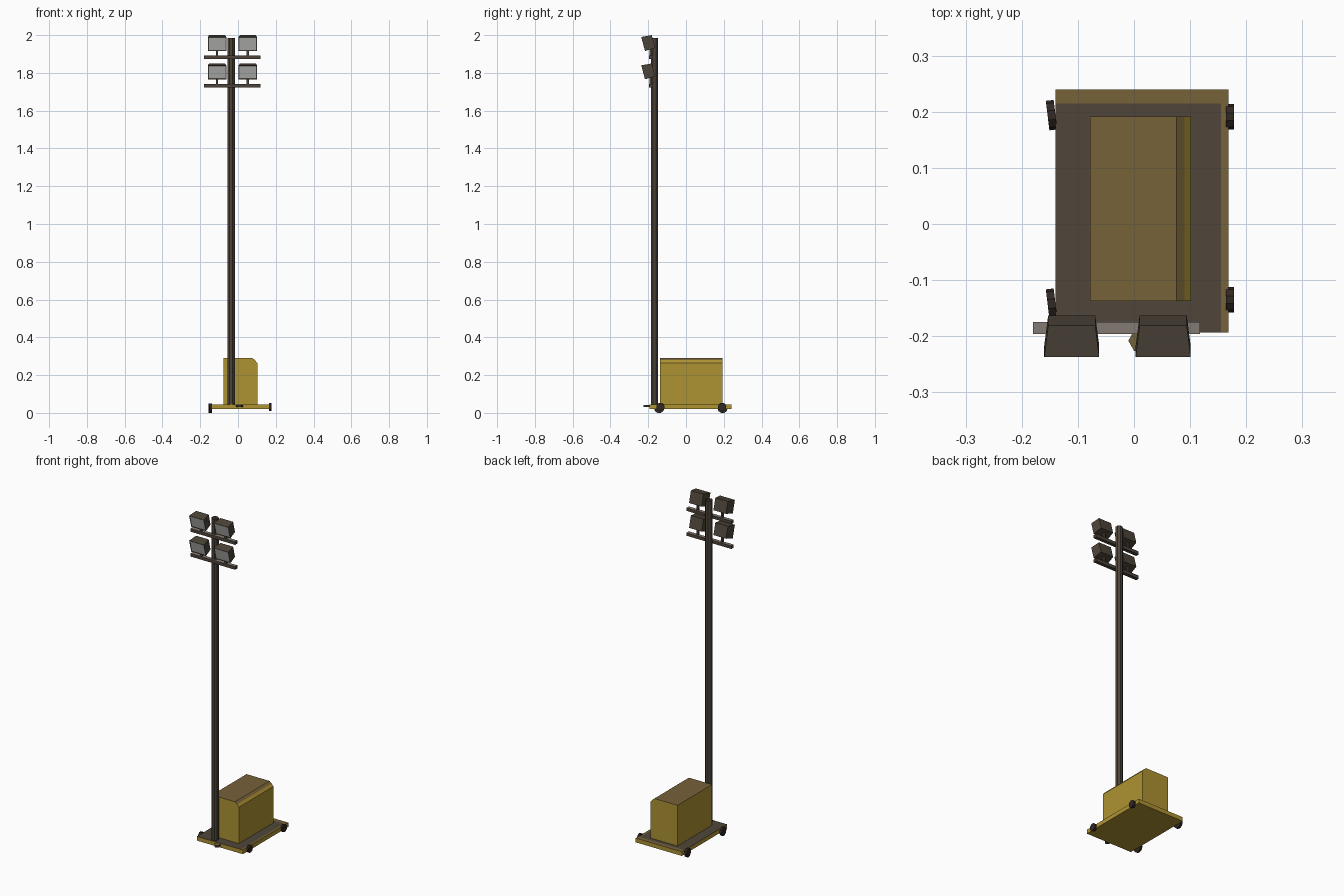
import bpy, bmesh, math
from mathutils import Matrix, Vector

if "Cube" in bpy.data.objects:
    bpy.data.objects.remove(bpy.data.objects["Cube"])


def mat(name, r, g, b):
    m = bpy.data.materials.new(name)
    lin = [(c / 255 / 12.92 if c < 11 else ((c / 255 + 0.055) / 1.055) ** 2.4) for c in (r, g, b)]
    m.diffuse_color = (*lin, 1)
    m.use_nodes = True
    m.node_tree.nodes["Principled BSDF"].inputs["Base Color"].default_value = m.diffuse_color
    return m


YELLOW = mat("yellow_paint", 174, 146, 50)
DUSTY = mat("dusty_yellow", 118, 98, 57)
DECK = mat("deck_brown", 80, 70, 58)
METAL = mat("dark_metal", 77, 68, 57)
RUBBER = mat("black_rubber", 50, 40, 36)
GREY = mat("worn_grey", 132, 122, 114)
GLASS = mat("lamp_glass", 184, 184, 182)


def finish(bm, name, *mats):
    bmesh.ops.recalc_face_normals(bm, faces=bm.faces)
    me = bpy.data.meshes.new(name)
    bm.to_mesh(me)
    bm.free()
    for m in mats:
        me.materials.append(m)
    ob = bpy.data.objects.new(name, me)
    bpy.context.collection.objects.link(ob)
    return ob


def prism(bm, points, vec):
    """Extrude a closed polygon along vec."""
    face = bm.faces.new([bm.verts.new(p) for p in points])
    ext = bmesh.ops.extrude_face_region(bm, geom=[face], use_keep_orig=True)
    verts = [v for v in ext["geom"] if isinstance(v, bmesh.types.BMVert)]
    bmesh.ops.translate(bm, verts=verts, vec=vec)
    bmesh.ops.recalc_face_normals(bm, faces=bm.faces)


def box(bm, x0, x1, y0, y1, z0, z1):
    prism(bm, [(x0, y0, z0), (x1, y0, z0), (x1, y1, z0), (x0, y1, z0)], (0, 0, z1 - z0))


# Trailer deck: yellow slab, brown floor with a bare border on two sides
bm = bmesh.new()
box(bm, -0.14, 0.168, -0.193, 0.24, 0.02, 0.045)
for co, no in (((0.155, 0, 0), (1, 0, 0)), ((0, 0.215, 0), (0, 1, 0)), ((0, -0.176, 0), (0, 1, 0))):
    bmesh.ops.bisect_plane(bm, geom=bm.verts[:] + bm.edges[:] + bm.faces[:], plane_co=co, plane_no=no)
for f in bm.faces:
    c = f.calc_center_median()
    if f.normal.z > 0.5:
        f.material_index = 2 if c.x < 0.155 and c.y < 0.215 else 1
finish(bm, "trailer_deck", YELLOW, DUSTY, DECK)

# Generator cabinet with one softened top edge
bm = bmesh.new()
profile = [(-0.078, 0.045), (0.102, 0.045), (0.102, 0.264), (0.09, 0.279), (0.076, 0.29), (-0.078, 0.29)]
prism(bm, [(x, -0.137, z) for x, z in profile], (0, 0.329, 0))
for f in bm.faces:
    c = f.calc_center_median()
    if c.z > 0.28 and f.normal.z > 0.5:
        f.material_index = 1
finish(bm, "generator_cabinet", YELLOW, DUSTY)

# Mast: open eight-sided tube
bm = bmesh.new()
bmesh.ops.create_cone(bm, cap_ends=False, segments=8, radius1=0.0206, radius2=0.0206, depth=1.945,
                      matrix=Matrix.Translation((-0.036, -0.167, 1.0125)) @ Matrix.Rotation(math.pi / 8, 4, 'Z'))
finish(bm, "mast", METAL)


def lamp(name, x, z):
    """Tapered floodlight tilted forward, with an inset glass."""
    bm = bmesh.new()
    corners = []
    for w, prof in ((0.049, ((-0.237, 0.098), (-0.217, 0.024))), (0.042, ((-0.181, 0.108), (-0.163, 0.040)))):
        (ya, za), (yb, zb) = prof
        corners.append([bm.verts.new(p) for p in ((x - w, ya, z + za), (x + w, ya, z + za),
                                                  (x + w, yb, z + zb), (x - w, yb, z + zb))])
    a, b = corners
    front = bm.faces.new(a)
    bm.faces.new(b[::-1])
    for i in range(4):
        j = (i + 1) % 4
        bm.faces.new((a[i], a[j], b[j], b[i]))
    bmesh.ops.recalc_face_normals(bm, faces=bm.faces)
    bmesh.ops.inset_region(bm, faces=[front], thickness=0.004, depth=-0.002)
    front.material_index = 1
    finish(bm, name, METAL, GLASS)


# Crossbars, lamp posts and lamps in two tiers
for tier, z in (("lower", 1.742), ("upper", 1.892)):
    bm = bmesh.new()
    box(bm, -0.18, 0.118, -0.196, -0.175, z - 0.019, z)
    for f in bm.faces:
        f.material_index = int(f.normal.z > 0.5)
    finish(bm, tier + "_crossbar", METAL, GREY)
    for side, x in (("left", -0.111), ("right", 0.052)):
        bm = bmesh.new()
        box(bm, x - 0.006, x + 0.006, -0.194, -0.182, z - 0.005, z + 0.05)
        finish(bm, f"{tier}_{side}_lamp_post", METAL)
        lamp(f"{tier}_{side}_lamp", x, z)

# Wheels: short cylinders, the left pair slightly skewed
for side, x, skew, z, ys in (("left", -0.147, 0.12, 0.028, (-0.142, 0.194)),
                             ("right", 0.171, 0.0, 0.032, (-0.135, 0.191))):
    for end, y in zip(("front", "back"), ys):
        bm = bmesh.new()
        r = 0.0265 if side == "left" else 0.0225
        bmesh.ops.create_cone(bm, cap_ends=True, segments=10, radius1=r, radius2=r, depth=0.014,
                              matrix=Matrix.Translation((x, y, z)) @ Matrix.Rotation(skew, 4, 'Z')
                              @ Matrix.Rotation(math.pi / 2, 4, 'Y'))
        low = min(v.co.z for v in bm.verts)
        if side == "left":
            bmesh.ops.translate(bm, verts=bm.verts, vec=(0, 0, -low))
        finish(bm, f"{end}_{side}_wheel", RUBBER)

# Tow hitch
bm = bmesh.new()
hitch = [(-0.010, -0.208), (0.0, -0.226), (0.015, -0.226), (0.026, -0.208), (0.015, -0.19), (0.0, -0.19)]
prism(bm, [(x, y, 0.031) for x, y in hitch], (0, 0, 0.012))
for f in bm.faces:
    f.material_index = int(f.normal.z > 0.5)
finish(bm, "tow_hitch", METAL, DUSTY)
